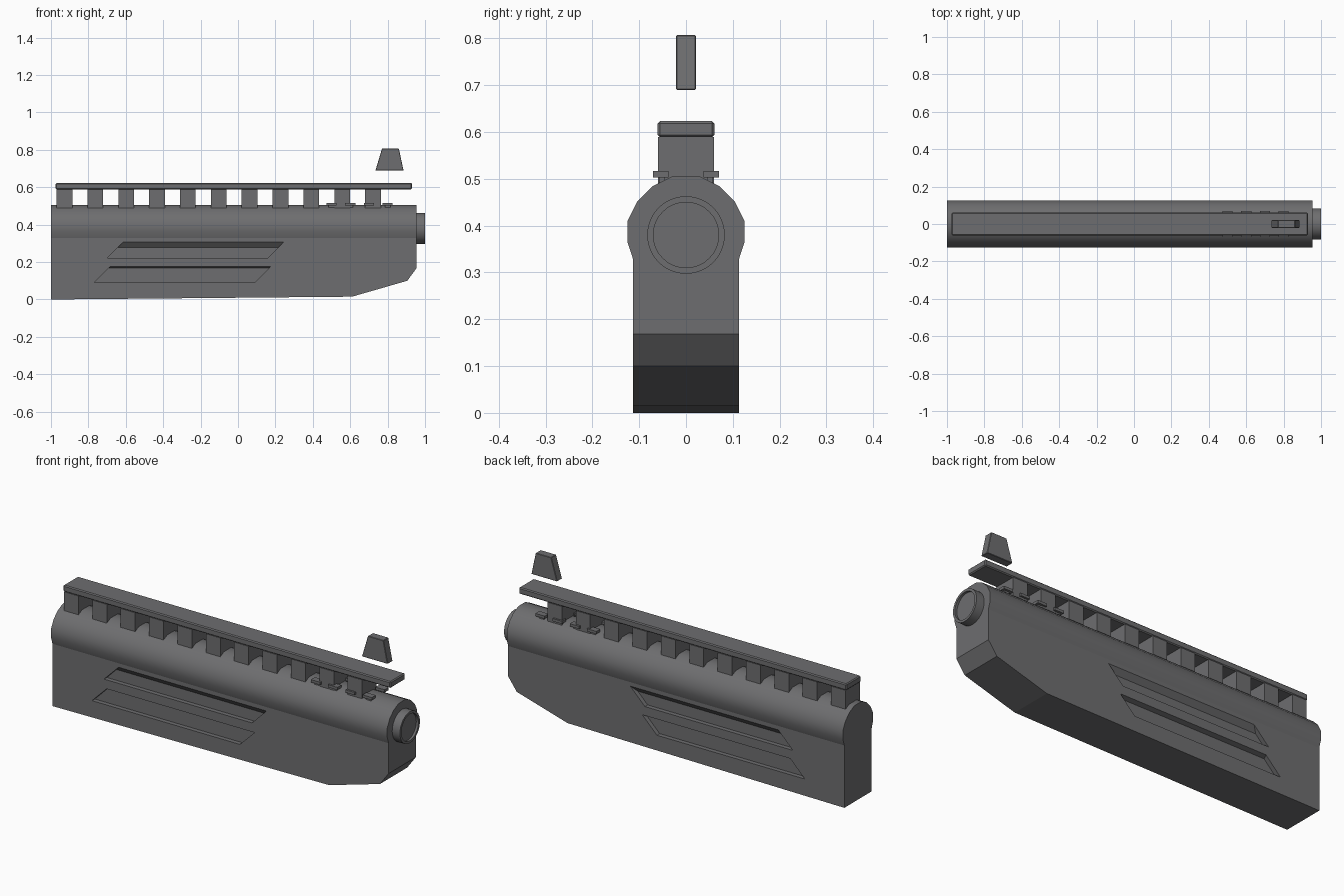
import bpy, bmesh, math
from mathutils import Vector

cube = bpy.data.objects.get("Cube")
if cube:
    bpy.data.objects.remove(cube, do_unlink=True)

gunmetal = bpy.data.materials.new("gunmetal grey")
gunmetal.use_nodes = True
colour = (0.155, 0.155, 0.16, 1)
gunmetal.diffuse_color = colour
gunmetal.node_tree.nodes["Principled BSDF"].inputs["Base Color"].default_value = colour


def finish(name, bm, bevel=0, smooth=False):
    bmesh.ops.recalc_face_normals(bm, faces=bm.faces)
    mesh = bpy.data.meshes.new(name)
    bm.to_mesh(mesh)
    bm.free()
    mesh.materials.append(gunmetal)
    ob = bpy.data.objects.new(name, mesh)
    bpy.context.collection.objects.link(ob)
    if bevel:
        mod = ob.modifiers.new("Bevel", "BEVEL")
        mod.width, mod.segments = bevel, 1
    if smooth:
        bpy.ops.object.select_all(action="DESELECT")
        ob.select_set(True)
        bpy.context.view_layer.objects.active = ob
        bpy.ops.object.shade_smooth_by_angle(angle=math.radians(35))
    return ob


def loft(name, first, second, **kw):
    """Solid between two matching outlines."""
    bm = bmesh.new()
    a = [bm.verts.new(p) for p in first]
    b = [bm.verts.new(p) for p in second]
    bm.faces.new(a)
    bm.faces.new(b)
    for i in range(len(a)):
        j = (i + 1) % len(a)
        bm.faces.new((a[i], a[j], b[j], b[i]))
    return finish(name, bm, **kw)


def side_plate(name, outline, half, **kw):
    return loft(name, [(x, -half, z) for x, z in outline],
                [(x, half, z) for x, z in outline], **kw)


def box(name, x0, x1, y0, y1, z0, z1, **kw):
    base = [(x0, y0), (x1, y0), (x1, y1), (x0, y1)]
    return loft(name, [(x, y, z0) for x, y in base],
                [(x, y, z1) for x, y in base], **kw)


# Lower body with sloping nose
body = side_plate("lower_body", [(-1, 0), (0.61, 0.015), (0.905, 0.1), (0.955, 0.168),
                                 (0.955, 0.328), (-1, 0.328)], 0.113)

# Slanted side grooves: left end x, bottom z, height lost to the sloping upper wall
cutters = []
for x, z, slope in ((-0.7, 0.222, 0.028), (-0.77, 0.09, 0.008)):
    def groove(top):
        return [(x, z), (x + 0.86, z), (x + 0.86 + top, z + top), (x + top, z + top)]
    for side in (-1, 1):
        rim, floor = groove(0.085), groove(0.085 - slope)
        # the flare carries on past the skin so the rim lands on the surface
        outer = [Vector((p, side * 0.113, q)) for p, q in rim]
        inner = [Vector((p, side * 0.09, q)) for p, q in floor]
        beyond = [o + (o - i) * 0.5 for o, i in zip(outer, inner)]
        cutters.append(loft("groove_cutter", beyond, inner))
for c in cutters:
    c.hide_render = True
    mod = body.modifiers.new("Groove", "BOOLEAN")
    mod.operation, mod.solver, mod.object = "DIFFERENCE", "EXACT", c
bpy.context.view_layer.update()
graph = bpy.context.evaluated_depsgraph_get()
cut_mesh = bpy.data.meshes.new_from_object(body.evaluated_get(graph))
body.modifiers.clear()
body.data = cut_mesh
for c in cutters:
    bpy.data.objects.remove(c, do_unlink=True)

# Rounded upper housing
half = [(0.113, 0.328), (0.125, 0.365), (0.125, 0.41), (0.104, 0.452),
        (0.072, 0.484), (0.03, 0.505)]
section = half + [(-y, z) for y, z in reversed(half)]
loft("upper_housing", [(-1, y, z) for y, z in section],
     [(0.955, y, z) for y, z in section], smooth=True)

# Barrel stub with a shallow recessed end
bm = bmesh.new()
rings = []
for x, r in ((0.94, 0.083), (1.0, 0.083), (1.0, 0.07), (0.988, 0.07)):
    rings.append([bm.verts.new((x, r * math.cos(t), 0.38 + r * math.sin(t)))
                  for t in (math.tau * i / 32 for i in range(32))])
for a, b in zip(rings, rings[1:]):
    for i in range(32):
        j = (i + 1) % 32
        bm.faces.new((a[i], a[j], b[j], b[i]))
bm.faces.new(rings[0])
bm.faces.new(rings[-1])
finish("barrel_stub", bm, smooth=True)

# Top rail on a row of posts
box("top_rail", -0.975, 0.93, -0.061, 0.061, 0.589, 0.623, bevel=0.005)
for i in range(11):
    x = -0.928 + 0.165 * i
    box("rail_post", x - 0.042, x + 0.042, -0.06, 0.06, 0.485, 0.589)

# Small clips beside the front posts
for x in (0.5, 0.6, 0.7, 0.8):
    for side in (-1, 1):
        box("clip", x - 0.027, x + 0.027, side * 0.037, side * 0.07, 0.503, 0.517)
        box("clip_stem", x - 0.015, x + 0.015, side * 0.045, side * 0.058, 0.485, 0.505)

# Front sight blade
side_plate("front_sight", [(0.735, 0.69), (0.885, 0.69), (0.86, 0.807), (0.77, 0.807)],
           0.021, bevel=0.002)
